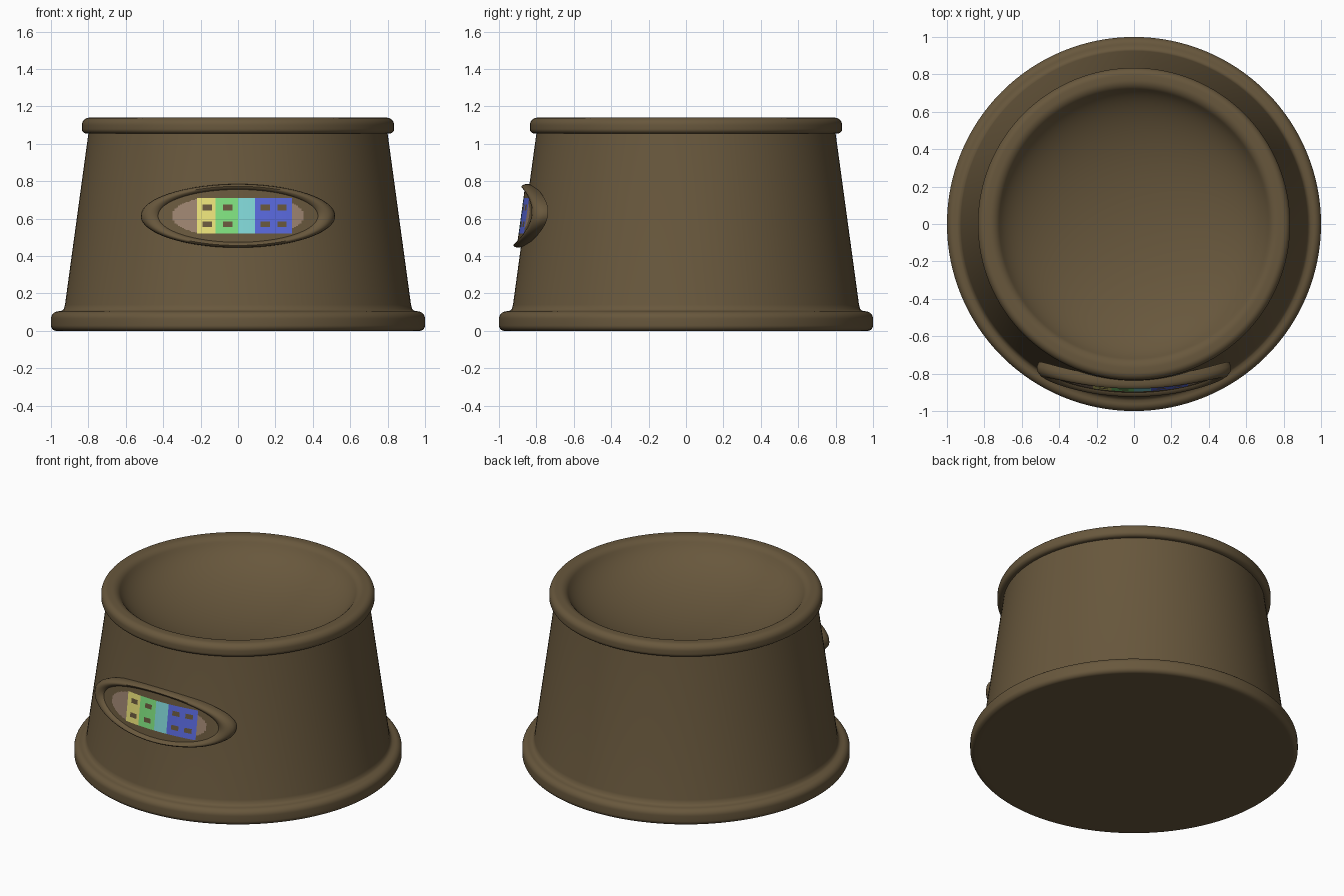
import bpy, bmesh, math

if "Cube" in bpy.data.objects:
    bpy.data.objects.remove(bpy.data.objects["Cube"])


def material(name, rgb):
    m = bpy.data.materials.new(name)
    m.diffuse_color = (*rgb, 1.0)
    m.use_nodes = True
    m.node_tree.nodes["Principled BSDF"].inputs["Base Color"].default_value = m.diffuse_color
    return m


BROWN = material("brown", (0.138, 0.096, 0.046))
TAN = material("tan", (0.33, 0.225, 0.16))
YELLOW = material("yellow", (0.80, 0.74, 0.19))
GREEN = material("green", (0.21, 0.74, 0.21))
CYAN = material("cyan", (0.22, 0.68, 0.68))
BLUE = material("blue", (0.10, 0.14, 0.72))


def finish(bm, name, mats, angle=60):
    me = bpy.data.meshes.new(name)
    bmesh.ops.recalc_face_normals(bm, faces=bm.faces)
    bm.to_mesh(me)
    bm.free()
    for m in mats:
        me.materials.append(m)
    ob = bpy.data.objects.new(name, me)
    bpy.context.collection.objects.link(ob)
    bpy.ops.object.select_all(action='DESELECT')
    ob.select_set(True)
    bpy.context.view_layer.objects.active = ob
    bpy.ops.object.shade_smooth_by_angle(angle=math.radians(angle))
    return ob


def arc(cr, cz, r, a0, a1, n=8):
    """Points of a rounded corner in the (radius, height) plane."""
    return [(cr + r * math.cos(math.radians(a0 + (a1 - a0) * i / n)),
             cz + r * math.sin(math.radians(a0 + (a1 - a0) * i / n))) for i in range(n + 1)]


def lathe(name, prof, seg=128):
    """Revolve an open profile whose first and last points lie on the axis."""
    bm = bmesh.new()
    rings = []
    for r, z in prof:
        if r < 1e-5:
            rings.append([bm.verts.new((0, 0, z))])
        else:
            rings.append([bm.verts.new((r * math.cos(2 * math.pi * i / seg),
                                        r * math.sin(2 * math.pi * i / seg), z))
                          for i in range(seg)])
    for a, b in zip(rings, rings[1:]):
        for i in range(seg):
            j = (i + 1) % seg
            if len(a) == 1:
                bm.faces.new((a[0], b[i], b[j]))
            elif len(b) == 1:
                bm.faces.new((a[i], a[j], b[0]))
            else:
                bm.faces.new((a[i], a[j], b[j], b[i]))
    return finish(bm, name, [BROWN])


# Bowl: flat bottom, rounded foot, tapered wall, rounded rim, dished inside
profile = [(0, 0), (0.94, 0)]
profile += arc(0.97, 0.03, 0.03, -90, 0)
profile += arc(0.96, 0.065, 0.04, 0, 90)
profile += [(0.945, 0.107), (0.932, 0.115), (0.925, 0.14), (0.80, 1.055)]
profile += arc(0.81, 1.08, 0.025, -90, 0)
profile += arc(0.795, 1.10, 0.04, 0, 90)
profile += arc(0.77, 1.08, 0.06, 90, 147)
# The dish is a shallow flattened bowl that continues the lip's slope
R_IN, Z_IN = profile[-1]
RATIO = 0.42
T0 = math.atan(math.tan(math.radians(57)) / RATIO)
A = R_IN / math.sin(T0)
for i in range(1, 29):
    t = T0 * (1 - i / 28)
    profile.append((A * math.sin(t), Z_IN - RATIO * A * (math.cos(t) - math.cos(T0))))
lathe("bowl", profile)

# The badge is wrapped around the tapered wall, standing out a little at its ends
ZC = 0.615


def on_wall(x, dz, off):
    z = ZC + dz
    r = 0.925 - 0.125 * (z - 0.14) / 0.915 + off + 0.22 * x * x
    return (x, -math.sqrt(r * r - x * x), z)


# Badge frame: oval ring with a rounded section (half width, half height, offset)
section = [(0.51, 0.167, -0.02), (0.52, 0.17, 0.005), (0.515, 0.169, 0.024),
           (0.50, 0.164, 0.037), (0.48, 0.158, 0.042), (0.455, 0.151, 0.038),
           (0.435, 0.144, 0.029), (0.425, 0.14, 0.02), (0.42, 0.138, -0.01)]
bm = bmesh.new()
N = 96
loops = []
for a, b, off in section:
    loops.append([bm.verts.new(on_wall(a * math.cos(2 * math.pi * i / N),
                                       b * math.sin(2 * math.pi * i / N), off))
                  for i in range(N)])
for p, q in zip(loops, loops[1:] + loops[:1]):
    for i in range(N):
        j = (i + 1) % N
        bm.faces.new((p[i], p[j], q[j], q[i]))
finish(bm, "badge_frame", [BROWN])


# Badge panel: coloured bands with small brown marks and tan ends
def panel_colour(x, dz):
    if -0.22 < x < 0.29 and abs(dz) < 0.095:
        for cx in (-0.165, -0.06, 0.145, 0.24):
            for cz in (0.045, -0.045):
                if abs(x - cx) < 0.025 and abs(dz - cz) < 0.015:
                    return 0
        if x < -0.12:
            return 2
        if x < 0:
            return 3
        return 4 if x < 0.09 else 5
    if (x / 0.355) ** 2 + (dz / 0.115) ** 2 < 1 and abs(dz) < 0.095:
        return 1
    return 0


bm = bmesh.new()
STEP = 0.01
verts = {}


def panel_vert(i, k):
    if (i, k) not in verts:
        verts[i, k] = bm.verts.new(on_wall(i * STEP, k * STEP / 2, 0.022))
    return verts[i, k]


for i in range(-46, 46):
    for k in range(-31, 31):
        x, dz = (i + 0.5) * STEP, (k + 0.5) * STEP / 2
        if (x / 0.455) ** 2 + (dz / 0.152) ** 2 < 1:
            f = bm.faces.new((panel_vert(i, k), panel_vert(i + 1, k),
                              panel_vert(i + 1, k + 1), panel_vert(i, k + 1)))
            f.material_index = panel_colour(x, dz)
finish(bm, "badge_panel", [BROWN, TAN, YELLOW, GREEN, CYAN, BLUE])
